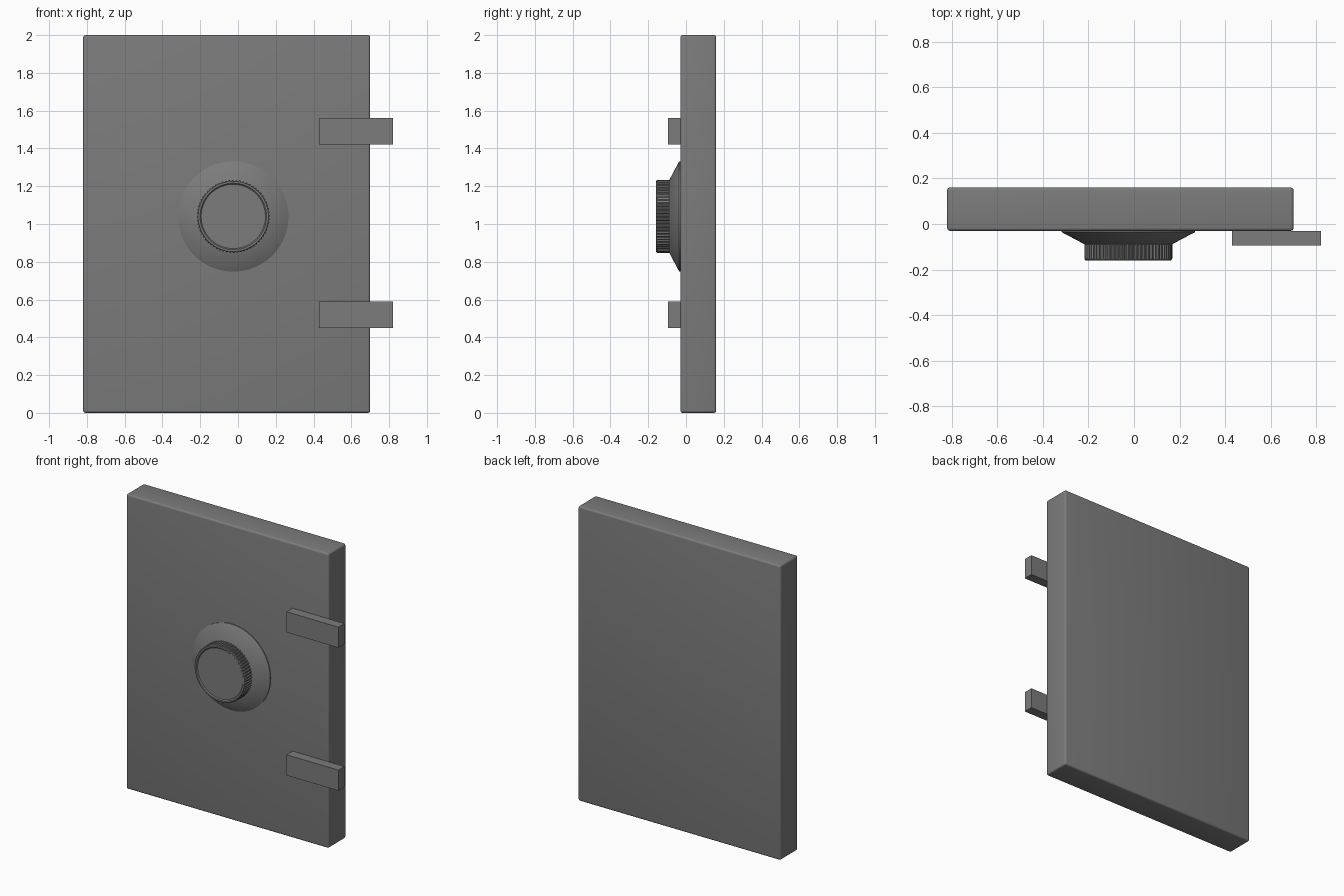
import bpy, bmesh, math
from mathutils import Vector

cube = bpy.data.objects.get("Cube")
if cube:
    bpy.data.objects.remove(cube, do_unlink=True)

# One grey metal for every part
metal = bpy.data.materials.new("grey metal")
metal.use_nodes = True
grey = (0.2, 0.2, 0.2, 1)
metal.diffuse_color = grey
metal.node_tree.nodes["Principled BSDF"].inputs["Base Color"].default_value = grey


def finish(name, bm, angle=30):
    bmesh.ops.recalc_face_normals(bm, faces=bm.faces)
    mesh = bpy.data.meshes.new(name)
    bm.to_mesh(mesh)
    bm.free()
    mesh.materials.append(metal)
    obj = bpy.data.objects.new(name, mesh)
    bpy.context.collection.objects.link(obj)
    bpy.ops.object.select_all(action='DESELECT')
    obj.select_set(True)
    bpy.context.view_layer.objects.active = obj
    bpy.ops.object.shade_smooth_by_angle(angle=math.radians(angle))
    return obj


def box(name, low, high, bevel=0):
    low, high = Vector(low), Vector(high)
    bm = bmesh.new()
    bmesh.ops.create_cube(bm, size=1)
    for v in bm.verts:
        v.co = (low + high) / 2 + v.co * (high - low)
    if bevel:
        bmesh.ops.bevel(bm, geom=bm.edges[:], offset=bevel, segments=4,
                        profile=0.5, affect='EDGES')
    return finish(name, bm)


def lathe(name, profile, segments):
    """Spin (radius, y, groove depth) about the dial axis; grooves alternate."""
    bm = bmesh.new()
    rings = []
    for radius, y, groove in profile:
        ring = []
        for i in range(segments):
            a = math.tau * i / segments
            r = radius - (groove if i % 4 > 1 else 0)
            ring.append(bm.verts.new((DIAL_X + r * math.cos(a), y,
                                      DIAL_Z + r * math.sin(a))))
        rings.append(ring)
    for a, b in zip(rings, rings[1:]):
        for i in range(segments):
            j = (i + 1) % segments
            bm.faces.new((a[i], a[j], b[j], b[i]))
    bm.faces.new(rings[0])
    bm.faces.new(rings[-1])
    return finish(name, bm)


DIAL_X, DIAL_Z = -0.025, 1.04

# Door slab with softly rounded edges
box("door_panel", (-0.82, -0.03, 0), (0.70, 0.16, 2), 0.013)

# Two hinge straps reaching past the door's left edge
for name, z in (("lower_hinge", 0.45), ("upper_hinge", 1.42)):
    box(name, (0.43, -0.095, z), (0.82, -0.03, z + 0.14))

# Conical dial base
lathe("dial_base", [(0.292, -0.029, 0), (0.292, -0.036, 0),
                    (0.19, -0.09, 0)], 96)

# Knurled knob with a raised front rim and recessed face
lathe("dial_knob", [(0.193, -0.086, 0.006), (0.193, -0.15, 0.006),
                    (0.191, -0.156, 0.003), (0.186, -0.16, 0),
                    (0.176, -0.16, 0), (0.170, -0.154, 0)], 256)
